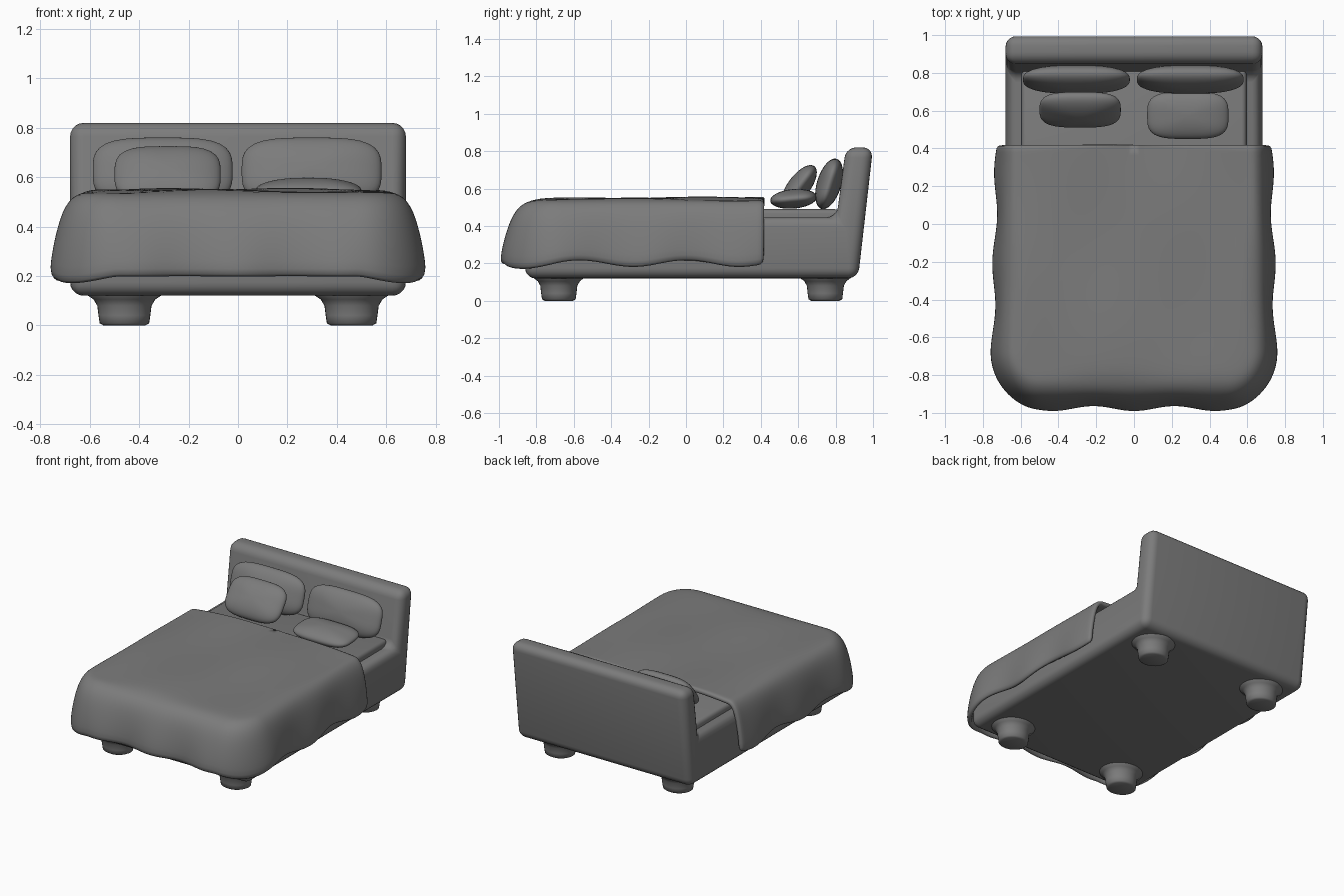
import bpy, bmesh
from math import sin, cos, pi, radians, hypot
from mathutils import Matrix, Vector

old = bpy.data.objects.get("Cube")
if old:
    bpy.data.objects.remove(old, do_unlink=True)

grey = bpy.data.materials.new("plain_grey")
grey.use_nodes = True
COLOUR = (0.2, 0.2, 0.2, 1)
grey.diffuse_color = COLOUR
grey.node_tree.nodes["Principled BSDF"].inputs["Base Color"].default_value = COLOUR


def finish(name, bm, fix_normals=True):
    """Turn a bmesh into a smooth shaded object."""
    if fix_normals:
        bmesh.ops.recalc_face_normals(bm, faces=bm.faces)
    mesh = bpy.data.meshes.new(name)
    bm.to_mesh(mesh)
    bm.free()
    mesh.materials.append(grey)
    mesh.shade_smooth()
    obj = bpy.data.objects.new(name, mesh)
    bpy.context.collection.objects.link(obj)
    return obj


def bevel(obj, width, segments=5):
    mod = obj.modifiers.new("Bevel", "BEVEL")
    mod.width, mod.segments = width, segments
    mod.limit_method = "ANGLE"


def bridge(bm, rings, closed):
    """Join successive vertex rings with quads."""
    n = len(rings[0])
    for a, b in zip(rings, rings[1:]):
        for i in range(n if closed else n - 1):
            j = (i + 1) % n
            bm.faces.new((a[i], a[j], b[j], b[i]))


# Frame and headboard: one side profile extruded across the width
profile = [(-0.86, 0.12), (0.92, 0.12), (1.0, 0.82), (0.855, 0.82),
           (0.805, 0.445), (-0.86, 0.445)]
bm = bmesh.new()
face = bm.faces.new([bm.verts.new((-0.68, y, z)) for y, z in profile])
ext = bmesh.ops.extrude_face_region(bm, geom=[face])
bmesh.ops.translate(bm, vec=(1.36, 0, 0),
                    verts=[v for v in ext["geom"] if isinstance(v, bmesh.types.BMVert)])
bevel(finish("frame_and_headboard", bm), 0.055)

# Mattress
bm = bmesh.new()
bmesh.ops.create_cube(bm, size=1, matrix=Matrix.Translation((0, 0.02, 0.39))
                      @ Matrix.Diagonal((1.19, 1.6, 0.2, 1)))
bevel(finish("mattress", bm), 0.025, 3)

# Feet: flared lathe shapes
foot = [(0.085, 0), (0.1, 0.008), (0.105, 0.04), (0.11, 0.08),
        (0.125, 0.105), (0.155, 0.125), (0.16, 0.15)]
for end, y in (("front", -0.68), ("back", 0.745)):
    for side, x in (("left", 0.46), ("right", -0.46)):
        bm = bmesh.new()
        rings = [[bm.verts.new((x + r * cos(t * pi / 16), y + 0.9 * r * sin(t * pi / 16), z))
                  for t in range(32)] for r, z in foot]
        bridge(bm, rings, True)
        bm.faces.new(rings[0])
        bm.faces.new(rings[-1])
        finish(f"{end}_{side}_foot", bm)


# Pillows: flattened spheres with a squarish outline
def pillow(name, centre, half, tilt):
    bm = bmesh.new()
    bmesh.ops.create_uvsphere(bm, u_segments=48, v_segments=24, radius=1)
    for v in bm.verts:
        r = hypot(v.co.x, v.co.y)
        if r > 1e-5:
            c, s = abs(v.co.x / r), abs(v.co.y / r)
            k = (c ** 3.5 + s ** 3.5) ** (-1 / 3.5)
            v.co.x *= k
            v.co.y *= k
        v.co = Vector((v.co.x * half[0], v.co.y * half[1], v.co.z * half[2]))
    bm.transform(Matrix.Translation(centre) @ Matrix.Rotation(radians(tilt), 4, "X"))
    finish(name, bm)


pillow("back_left_pillow", (0.298, 0.765, 0.625), (0.283, 0.14, 0.065), 73)
pillow("back_right_pillow", (-0.305, 0.765, 0.625), (0.283, 0.14, 0.065), 73)
pillow("small_right_pillow", (-0.285, 0.605, 0.612), (0.215, 0.135, 0.06), 53)
pillow("small_left_pillow", (0.285, 0.575, 0.545), (0.215, 0.125, 0.052), 5)

# Blanket rim: a path down one side, round the foot and back up
HEAD, HALF, FOOT, RAD = 0.42, 0.6, -0.78, 0.1
half_rim = [(HALF, HEAD + (FOOT + RAD - HEAD) * i / 28, 1, 0) for i in range(28)]
for i in range(11):
    a = i * pi / 20
    half_rim.append((HALF - RAD + RAD * cos(a), FOOT + RAD - RAD * sin(a), cos(a), -sin(a)))
half_rim += [((HALF - RAD) * (1 - i / 14), FOOT, 0, -1) for i in range(1, 15)]
rim = half_rim + [(-x, y, -nx, ny) for x, y, nx, ny in half_rim[-2::-1]]

# Blanket: flat top rings fanning from the head edge, then a draped skirt
skirt = [(0.25, 0.02), (0.42, 0.06), (0.58, 0.13), (0.72, 0.25), (0.83, 0.42),
         (0.92, 0.62), (0.98, 0.82), (1.0, 1.0)]
TOP = 0.55
bm = bmesh.new()
rings = []
for step in range(1, 15):
    k = step / 14
    ring = []
    for x, y, nx, ny in rim:
        px, py = x * k, HEAD + (y - HEAD) * k
        lump = 0.004 * sin(5 * px + 6 * py) + 0.003 * sin(9 * px - 4 * py)
        ring.append(bm.verts.new((px, py, TOP + lump - 0.008 * k ** 6)))
    rings.append(ring)
for out, drop in skirt:
    ring = []
    for x, y, nx, ny in rim:
        reach_x = 0.142 - 0.02 * (y + 0.2) + 0.012 * cos(13 * (y + 0.2)) * drop
        reach_y = 0.2 + 0.015 * cos(14.6 * x) * drop
        hem = 0.345 - 0.018 * cos(11 * y) * nx * nx + 0.025 * abs(2 * nx * ny)
        px = x + nx * out * reach_x
        py = y + ny * out * reach_y
        ring.append(bm.verts.new((px, py, TOP - 0.008 - hem * drop)))
    rings.append(ring)
bridge(bm, rings, False)
apex = bm.verts.new((0, HEAD, TOP))
for a, b in zip(rings[0], rings[0][1:]):
    bm.faces.new((apex, b, a))
bmesh.ops.recalc_face_normals(bm, faces=bm.faces)
bm.normal_update()
if apex.link_faces[0].normal.z < 0:
    bmesh.ops.reverse_faces(bm, faces=bm.faces)
blanket = finish("blanket", bm, False)
solid = blanket.modifiers.new("Thickness", "SOLIDIFY")
solid.thickness, solid.offset = 0.035, -1
soft = blanket.modifiers.new("Soft", "SUBSURF")
soft.levels = soft.render_levels = 1
